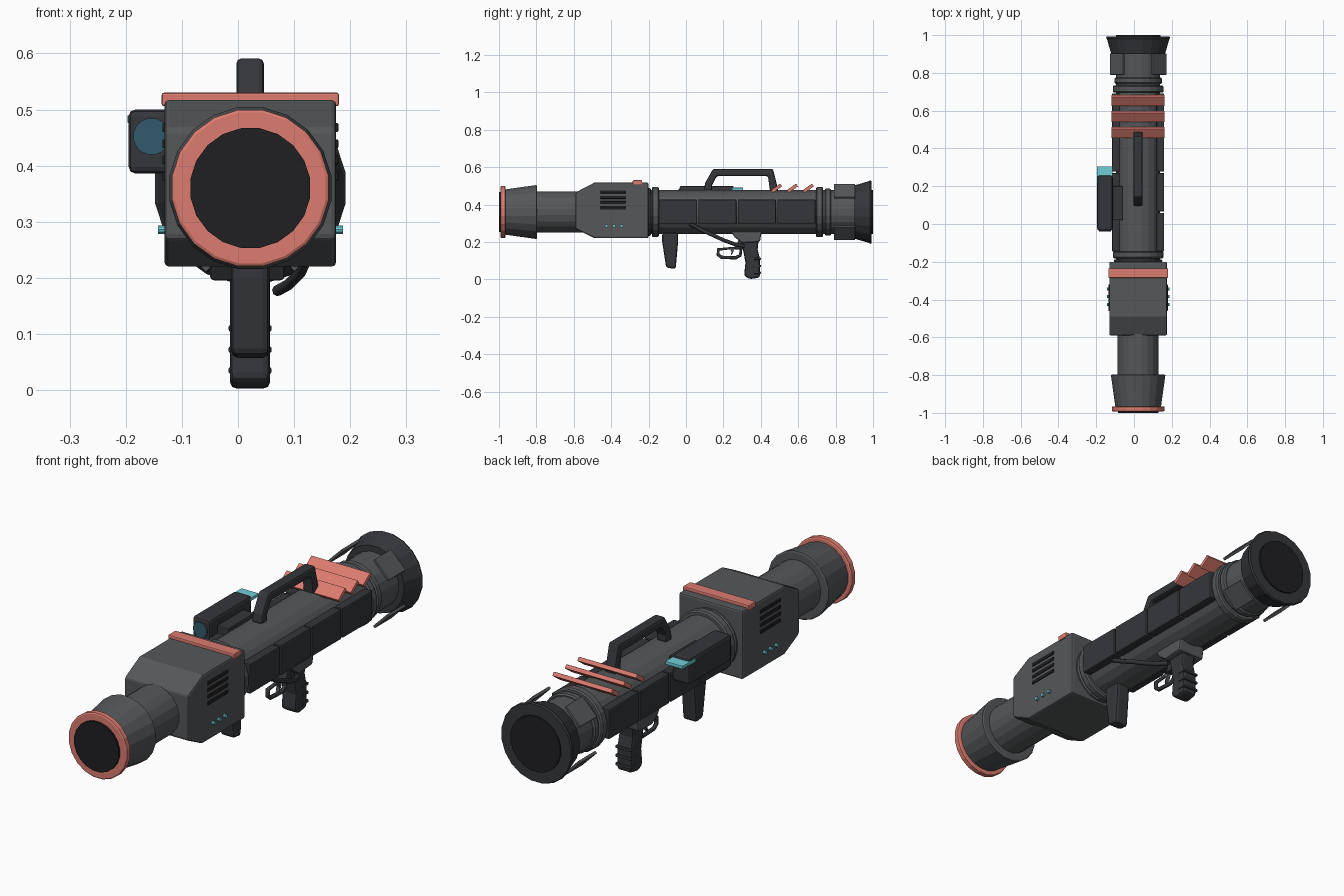
import bpy, bmesh, math
from mathutils import Matrix, Vector

if "Cube" in bpy.data.objects:
    bpy.data.objects.remove(bpy.data.objects["Cube"])

CX, CZ = 0.022, 0.36          # launcher axis


def material(name, rgb):
    m = bpy.data.materials.new(name)
    m.diffuse_color = (*rgb, 1)
    m.use_nodes = True
    m.node_tree.nodes["Principled BSDF"].inputs["Base Color"].default_value = m.diffuse_color
    return m


SALMON = material("salmon", (0.72, 0.2, 0.16))
TEAL = material("teal", (0.16, 0.62, 0.68))
GLASS = material("glass", (0.03, 0.1, 0.15))
DARK = material("dark", (0.035, 0.037, 0.042))
BLACK = material("black", (0.014, 0.014, 0.016))
GREY = material("grey", (0.09, 0.095, 0.1))


def finish(name, bm, mat, bevel=0, segments=2):
    bmesh.ops.recalc_face_normals(bm, faces=bm.faces)
    me = bpy.data.meshes.new(name)
    bm.to_mesh(me)
    bm.free()
    me.materials.append(mat)
    ob = bpy.data.objects.new(name, me)
    bpy.context.collection.objects.link(ob)
    if bevel:
        mod = ob.modifiers.new("bevel", 'BEVEL')
        mod.width, mod.segments = bevel, segments
        mod.limit_method = 'ANGLE'
    return ob


def lathe(name, profile, mat, n=20, cx=CX, cz=CZ):
    """Revolve (y, radius) pairs about a y-parallel axis, capped at both ends."""
    bm = bmesh.new()
    rings = []
    for y, r in profile:
        rings.append([bm.verts.new((cx + r * math.cos(2 * math.pi * (i + .5) / n), y,
                                    cz + r * math.sin(2 * math.pi * (i + .5) / n))) for i in range(n)])
    for a, b in zip(rings, rings[1:]):
        for i in range(n):
            bm.faces.new((a[i], a[(i + 1) % n], b[(i + 1) % n], b[i]))
    bm.faces.new(rings[0])
    bm.faces.new(rings[-1])
    return finish(name, bm, mat)


def prism(name, outline, x0, x1, mat, bevel=0):
    """Extrude a (y, z) outline from x0 to x1."""
    bm = bmesh.new()
    f = bm.faces.new([bm.verts.new((x0, y, z)) for y, z in outline])
    g = bmesh.ops.extrude_face_region(bm, geom=[f])
    bmesh.ops.translate(bm, vec=(x1 - x0, 0, 0),
                        verts=[v for v in g['geom'] if isinstance(v, bmesh.types.BMVert)])
    return finish(name, bm, mat, bevel)


def box(name, x, y, z, mat, bevel=0, rot=None):
    bm = bmesh.new()
    c = Vector(((x[0] + x[1]) / 2, (y[0] + y[1]) / 2, (z[0] + z[1]) / 2))
    m = Matrix.Translation(c) @ (rot or Matrix()) @ Matrix.Diagonal((x[1] - x[0], y[1] - y[0], z[1] - z[0], 1))
    bmesh.ops.create_cube(bm, size=1, matrix=m)
    return finish(name, bm, mat, bevel)


def tube(name, points, r, mat, cyclic=False):
    cu = bpy.data.curves.new(name, 'CURVE')
    cu.dimensions = '3D'
    cu.bevel_depth, cu.bevel_resolution, cu.use_fill_caps = r, 2, True
    sp = cu.splines.new('POLY')
    sp.points.add(len(points) - 1)
    for p, co in zip(sp.points, points):
        p.co = (*co, 1)
    sp.use_cyclic_u = cyclic
    cu.materials.append(mat)
    ob = bpy.data.objects.new(name, cu)
    bpy.context.collection.objects.link(ob)
    return ob


# Barrel, front cone and its ring
lathe("barrel", [(-0.84, 0.11), (-0.4, 0.11), (-0.4, 0.118), (0.92, 0.118)], GREY)
lathe("front_cone", [(-0.97, 0.122), (-0.80, 0.146), (-0.797, 0.14)], GREY)
lathe("front_ring", [(-0.992, 0.136), (-0.989, 0.141), (-0.968, 0.141), (-0.965, 0.136)], SALMON)
lathe("front_opening", [(-1.0, 0.108), (-0.98, 0.108)], BLACK)

# Rear bell
lathe("rear_bell", [(0.90, 0.144), (0.978, 0.167), (0.985, 0.172), (0.993, 0.168)], DARK)
lathe("rear_opening", [(0.98, 0.12), (1.0, 0.12)], BLACK)

# Clamp rings
for k, (a, b, r) in enumerate([(-0.205, -0.187, 0.13), (-0.182, -0.145, 0.136),
                               (0.695, 0.733, 0.136), (0.742, 0.775, 0.128)]):
    lathe(f"clamp_ring_{k}", [(a, r - .006), (a + .006, r), (b - .006, r), (b, r - .006)], GREY)

# Four diagonal fin plates ahead of the bell
for k in range(4):
    t = math.radians(45 + 90 * k)
    px, pz = CX + 0.156 * math.cos(t), CZ + 0.156 * math.sin(t)
    box(f"fin_plate_{k}", (px - .006, px + .006), (0.79, 0.903), (pz - .05, pz + .05), GREY, 0.002,
        Matrix.Rotation(-t, 4, 'Y'))

# Housing block
prism("housing", [(-0.59, 0.27), (-0.49, 0.22), (-0.2, 0.22), (-0.2, 0.517), (-0.49, 0.517), (-0.59, 0.465)],
      -0.131, 0.175, GREY, 0.008)
box("housing_stripe", (-0.136, 0.18), (-0.285, -0.235), (0.506, 0.53), SALMON, 0.004)
for s, side in ((-1, "left"), (1, "right")):
    fx = CX + s * 0.153
    for i in range(4):
        z = 0.381 + 0.029 * i
        box(f"vent_{side}_{i}", (fx - .004, fx + .004), (-0.46, -0.32), (z - .008, z + .008), BLACK, 0.003)
    for i in range(3):
        y = -0.425 + 0.04 * i
        bm = bmesh.new()
        bmesh.ops.create_cone(bm, cap_ends=True, segments=10, radius1=.008, radius2=.008, depth=.024,
                              matrix=Matrix.Translation((fx, y, 0.286)) @ Matrix.Rotation(math.pi / 2, 4, 'Y'))
        finish(f"light_{side}_{i}", bm, TEAL)
    # Side armour panels
    px = CX + s * 0.118
    for i in range(4):
        y = -0.145 + 0.211 * i
        box(f"side_panel_{side}_{i}", (px - .02, px + .02), (y, y + .204), (0.298, 0.427), DARK, 0.005)

# Tilted top slats
for i in range(3):
    y = 0.484 + 0.085 * i
    box(f"top_slat_{i}", (-0.12, 0.162), (y - .03, y + .03), (0.478, 0.496), SALMON, 0.002,
        Matrix.Rotation(math.radians(36), 4, 'X'))

# Carry handle
prism("carry_handle", [(0.095, 0.475), (0.102, 0.515), (0.145, 0.591), (0.465, 0.591), (0.493, 0.48), (0.493, 0.465),
                       (0.45, 0.465), (0.438, 0.552), (0.165, 0.552), (0.14, 0.505), (0.14, 0.475)],
      -0.003, 0.046, DARK, 0.009)

# Optic on the left
box("optic_body", (-0.195, -0.112), (-0.035, 0.257), (0.386, 0.5), DARK, 0.012)
box("optic_mount", (-0.13, -0.06), (0.02, 0.2), (0.4, 0.46), DARK, 0.004)
lathe("optic_lens", [(-0.041, 0.033), (-0.03, 0.033)], GLASS, 16, -0.154, 0.452)
box("optic_flap", (-0.197, -0.114), (0.215, 0.305), (0.476, 0.49), TEAL, 0.002)

# Grips
prism("fore_grip", [(-0.127, 0.25), (-0.042, 0.25), (-0.042, 0.205), (-0.055, 0.056), (-0.106, 0.062), (-0.127, 0.2)],
      -0.012, 0.056, DARK, 0.012)
prism("rear_grip", [(0.292, 0.225), (0.39, 0.225), (0.383, 0.16), (0.395, 0.11), (0.395, 0.01), (0.34, 0.001),
                    (0.31, 0.02), (0.318, 0.09)], -0.014, 0.057, DARK, 0.012)
prism("grip_base", [(0.24, 0.255), (0.405, 0.255), (0.395, 0.2), (0.3, 0.195), (0.26, 0.225)],
      -0.05, 0.083, GREY, 0.008)
for i, z in enumerate((0.035, 0.072, 0.11)):
    box(f"grip_ridge_{i}", (-0.017, 0.06), (0.36, 0.401), (z - .006, z + .006), DARK, 0.004)

# Trigger and guard
tube("trigger_guard", [(CX, y, z) for y, z in [(0.172, 0.16), (0.295, 0.172), (0.29, 0.128), (0.265, 0.115),
                                               (0.19, 0.118), (0.172, 0.132)]], 0.009, DARK, True)
prism("trigger", [(0.235, 0.165), (0.26, 0.165), (0.25, 0.14), (0.238, 0.125), (0.243, 0.145)], 0.014, 0.03, GREY)
prism("guard_bridge", [(0.26, 0.16), (0.33, 0.16), (0.33, 0.21), (0.28, 0.21)], 0.0, 0.044, DARK, 0.004)

# Cable from barrel to grip
tube("cable", [(0.128, 0.02, 0.298), (0.128, 0.08, 0.265), (0.125, 0.14, 0.238), (0.112, 0.2, 0.21),
               (0.09, 0.26, 0.188), (0.07, 0.31, 0.177)], 0.01, DARK)
